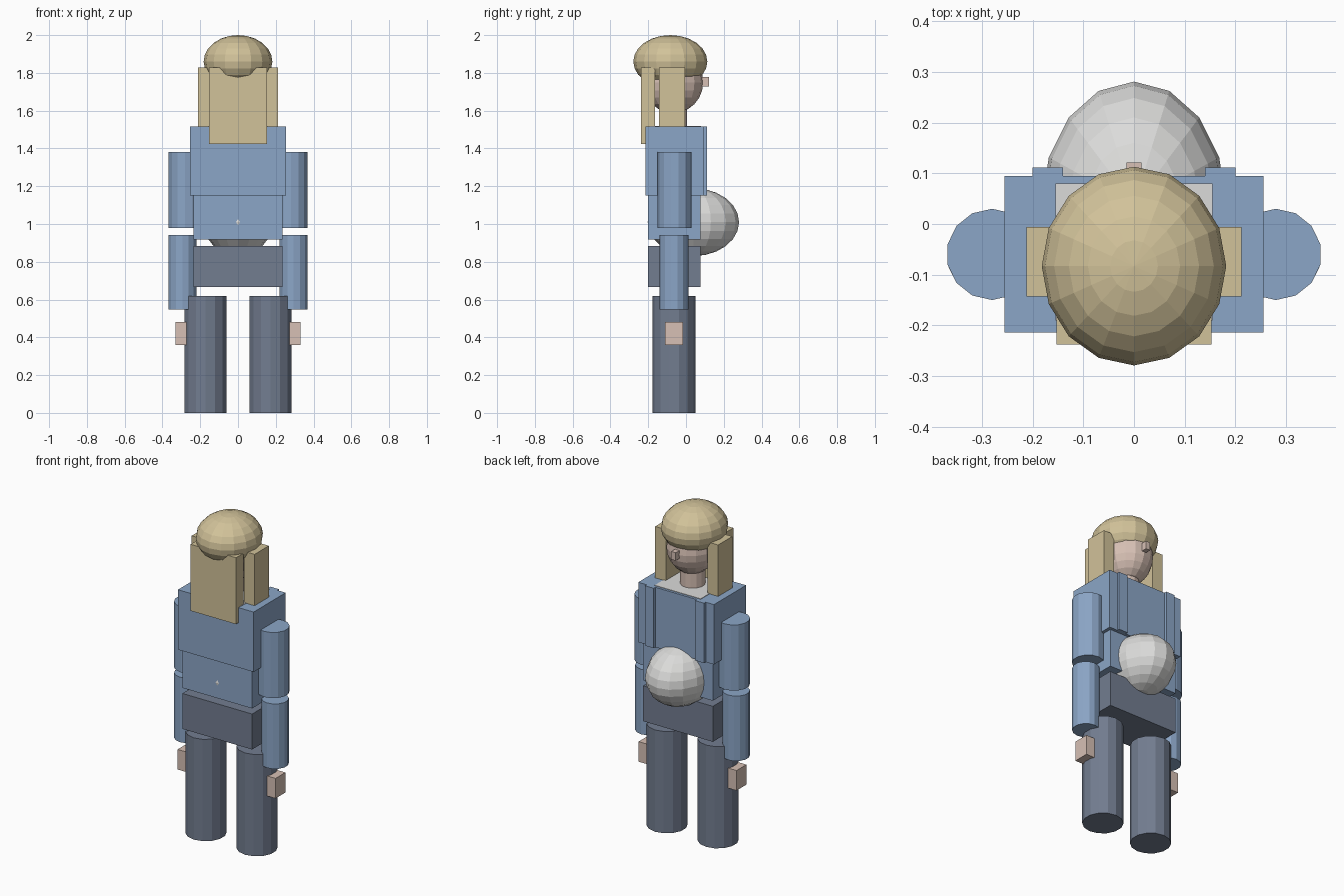
import bpy
from mathutils import Matrix, Vector

cube = bpy.data.objects.get("Cube")
if cube:
    bpy.data.objects.remove(cube, do_unlink=True)


def material(name, rgb):
    m = bpy.data.materials.new(name)
    m.use_nodes = True
    m.diffuse_color = (*rgb, 1)
    m.node_tree.nodes["Principled BSDF"].inputs["Base Color"].default_value = (*rgb, 1)
    return m


blue = material("jacket blue", (0.26, 0.38, 0.57))
slate = material("trouser slate", (0.17, 0.205, 0.28))
blond = material("hair blond", (0.64, 0.54, 0.32))
skin = material("skin", (0.68, 0.53, 0.46))
white = material("shirt white", (0.71, 0.71, 0.70))


def finish(name, mat, size, centre):
    """Bake size and position into the mesh of the new primitive."""
    ob = bpy.context.object
    ob.name = ob.data.name = name
    ob.data.transform(Matrix.Translation(centre) @ Matrix.Diagonal((*size, 1)))
    ob.data.materials.append(mat)
    return ob


def box(name, mat, x, y, z):
    lo, hi = (Vector(p) for p in zip(x, y, z))
    bpy.ops.mesh.primitive_cube_add(size=1, location=(0, 0, 0))
    return finish(name, mat, hi - lo, (lo + hi) / 2)


def ball(name, mat, radii, centre):
    bpy.ops.mesh.primitive_uv_sphere_add(segments=16, ring_count=12, radius=1, location=(0, 0, 0))
    return finish(name, mat, radii, centre)


def tube(name, mat, radius, x, y, z):
    bpy.ops.mesh.primitive_cylinder_add(vertices=14, radius=1, depth=1, location=(0, 0, 0))
    return finish(name, mat, (radius, radius, z[1] - z[0]), (x, y, sum(z) / 2))


# Torso
box("chest", blue, (-0.255, 0.255), (-0.214, 0.095), (1.15, 1.515))
box("waist", blue, (-0.235, 0.235), (-0.2, 0.077), (0.917, 1.15))
box("pelvis", slate, (-0.235, 0.235), (-0.2, 0.077), (0.667, 0.883))
box("shirt", white, (-0.155, 0.155), (-0.19, 0.08), (1.3, 1.518))
ball("belly", white, (0.182, 0.242, 0.18), (0, 0.039, 1.01))

# Head
tube("neck", skin, 0.07, 0, -0.065, (1.5, 1.66))
ball("head", skin, (0.142, 0.158, 0.163), (0, -0.067, 1.75))
box("nose", skin, (-0.015, 0.015), (0.07, 0.121), (1.728, 1.777))

# Hair
ball("hair_cap", blond, (0.182, 0.196, 0.14), (0, -0.083, 1.86))
box("hair_back", blond, (-0.153, 0.153), (-0.238, -0.165), (1.423, 1.828))

# Mirrored parts
for side, s in (("left", 1), ("right", -1)):
    def span(a, b):
        return sorted((s * a, s * b))

    box(side + "_hair_lock", blond, span(0.14, 0.212), (-0.143, -0.006), (1.5, 1.828))
    box(side + "_lapel", blue, span(0.14, 0.2), (0.08, 0.111), (1.15, 1.515))
    tube(side + "_upper_arm", blue, 0.09, s * 0.28, -0.06, (0.98, 1.38))
    tube(side + "_forearm", blue, 0.076, s * 0.294, -0.063, (0.547, 0.943))
    box(side + "_hand", skin, span(0.27, 0.33), (-0.11, -0.015), (0.36, 0.482))
    tube(side + "_leg", slate, 0.114, s * 0.172, -0.063, (0, 0.62))
